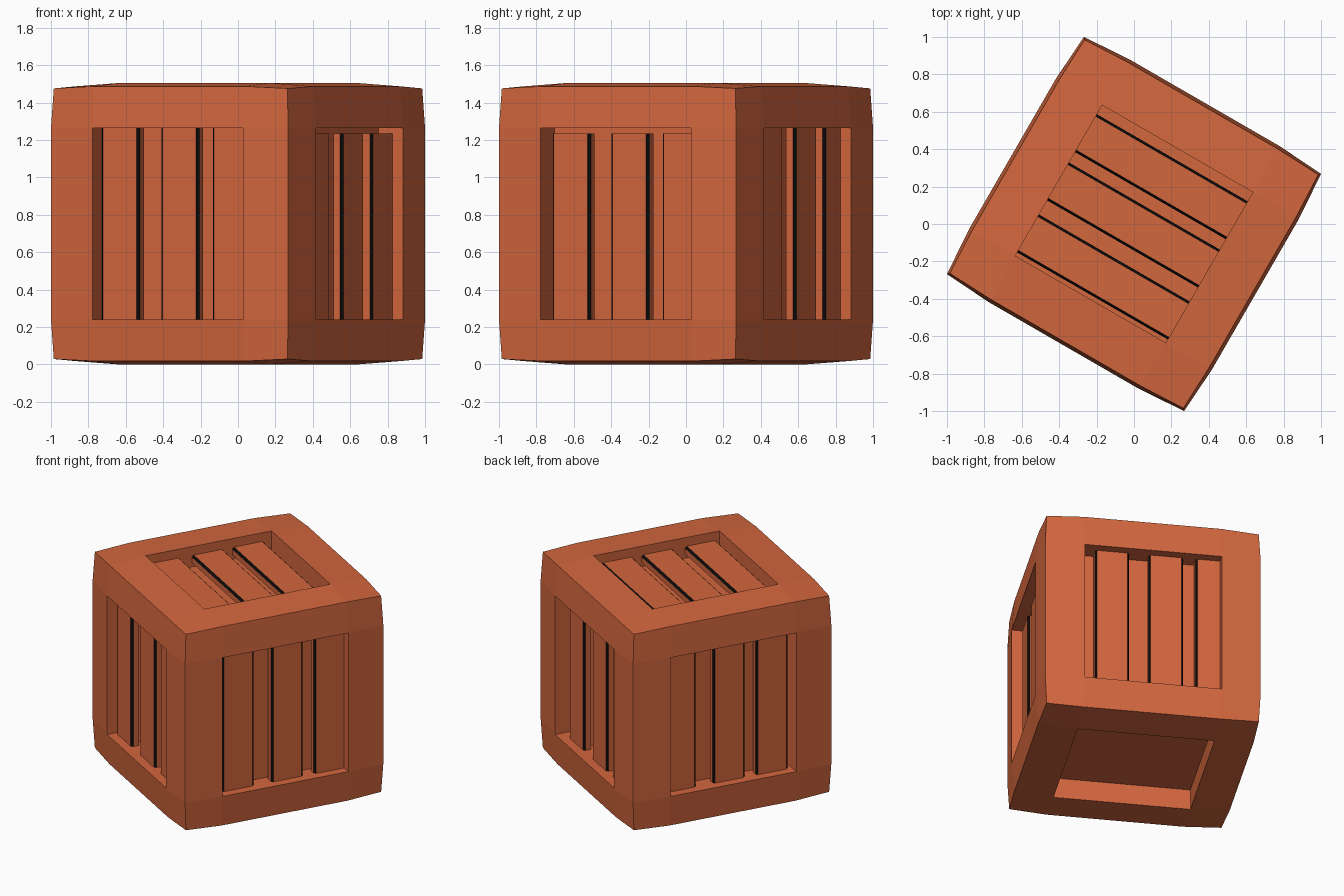
import bpy, bmesh, math
from math import radians, sin, cos
from mathutils import Vector, Matrix

old = bpy.data.objects.get("Cube")
if old:
    bpy.data.objects.remove(old)


def make_material(name, rgb):
    mat = bpy.data.materials.new(name)
    mat.use_nodes = True
    mat.diffuse_color = (*rgb, 1)
    mat.node_tree.nodes["Principled BSDF"].inputs["Base Color"].default_value = (*rgb, 1)
    return mat


orange = make_material("burnt_orange", (0.65, 0.135, 0.048))
black = make_material("black", (0.003, 0.003, 0.003))

MID_Z = 0.7525      # height of the crate's centre
TURN = -30          # heading of the crate, degrees
WINDOW = 0.465      # half width of the recesses
WINDOW_Z = 0.512    # half height of the side recesses
PANEL_DEPTH = 0.15


def add_object(name, bm, matrix):
    bmesh.ops.recalc_face_normals(bm, faces=bm.faces[:])
    mesh = bpy.data.meshes.new(name)
    bm.to_mesh(mesh)
    bm.free()
    mesh.materials.append(orange)
    mesh.materials.append(black)
    obj = bpy.data.objects.new(name, mesh)
    obj.matrix_world = matrix
    bpy.context.collection.objects.link(obj)
    return obj


# Crate body: 3 x 3 patches per side, swelling towards the middle of each side
def lattice_point(index):
    outer = [i in (0, 3) for i in index]
    reach = {1: 0.75, 2: 0.732, 3: 0.721}[sum(outer)]
    point = []
    for axis, i in enumerate(index):
        sign = -1 if i < 2 else 1
        tall = axis == 2
        size = reach + 0.0025 * tall if outer[axis] else (WINDOW_Z if tall else WINDOW)
        point.append(sign * size)
    return point


bm = bmesh.new()
verts = {}
centres = []


def vert(index):
    if index not in verts:
        verts[index] = bm.verts.new(lattice_point(index))
    return verts[index]


for axis in range(3):
    for side in (0, 3):
        for a in range(3):
            for b in range(3):
                corners = []
                for da, db in ((0, 0), (1, 0), (1, 1), (0, 1)):
                    index = [a + da, b + db]
                    index.insert(axis, side)
                    corners.append(vert(tuple(index)))
                face = bm.faces.new(corners)
                if a == b == 1:
                    centres.append(face)
bmesh.ops.recalc_face_normals(bm, faces=bm.faces[:])

# Sink the middle patch of every side to form the recessed panels
normals = [f.normal.copy() for f in centres]
for face, normal in zip(centres, normals):
    panel = bmesh.ops.extrude_discrete_faces(bm, faces=[face])["faces"][0]
    bmesh.ops.translate(bm, vec=-normal * PANEL_DEPTH, verts=panel.verts[:])
add_object("crate_body", bm,
           Matrix.Translation((0, 0, MID_Z)) @ Matrix.Rotation(radians(TURN), 4, "Z"))


# Slats: planks with black chamfered long edges
def slat(name, matrix, centre, low, high):
    half, chamfer = 0.104, 0.013
    front, back = -0.065, -0.12
    profile = [(-half - chamfer, back), (half + chamfer, back),
               (half + chamfer, front - chamfer), (half, front),
               (-half, front), (-half - chamfer, front - chamfer)]
    bm = bmesh.new()
    ends = [[bm.verts.new((centre + s, l, d)) for s, d in profile] for l in (low, high)]
    bm.faces.new(ends[0])
    bm.faces.new(ends[1])
    count = len(profile)
    for i in range(count):
        j = (i + 1) % count
        face = bm.faces.new((ends[0][i], ends[0][j], ends[1][j], ends[1][i]))
        face.material_index = 1 if i in (2, 4) else 0
    add_object(name, bm, matrix)


def frame(across, along, normal, reach):
    rot = Matrix((across, along, normal)).transposed().to_4x4()
    return Matrix.Translation(Vector((0, 0, MID_Z)) + normal * reach) @ rot


up = Vector((0, 0, 1))
sides = [("right_side", TURN, (-0.317, 0.046, 0.362), 0.4825),
         ("back_side", TURN + 90, (-0.268, 0.097, 0.415), 0.515),
         ("left_side", TURN + 180, (-0.36, 0, 0.318), 0.515),
         ("front_side", TURN + 270, (-0.335, 0.032, 0.352), 0.515)]
for name, heading, centres_across, top in sides:
    h = radians(heading)
    normal = Vector((cos(h), sin(h), 0))
    matrix = frame(up.cross(normal), up, normal, 0.75)
    for n, centre in enumerate(centres_across, 1):
        slat(f"{name}_slat_{n}", matrix, centre, -0.515, top)

# Lid slats
h = radians(TURN + 90)
across = Vector((cos(h), sin(h), 0))
matrix = frame(across, up.cross(across), up, 0.7525)
for n, centre in enumerate((-0.327, -0.006, 0.292), 1):
    slat(f"lid_slat_{n}", matrix, centre, -0.468, 0.468)
